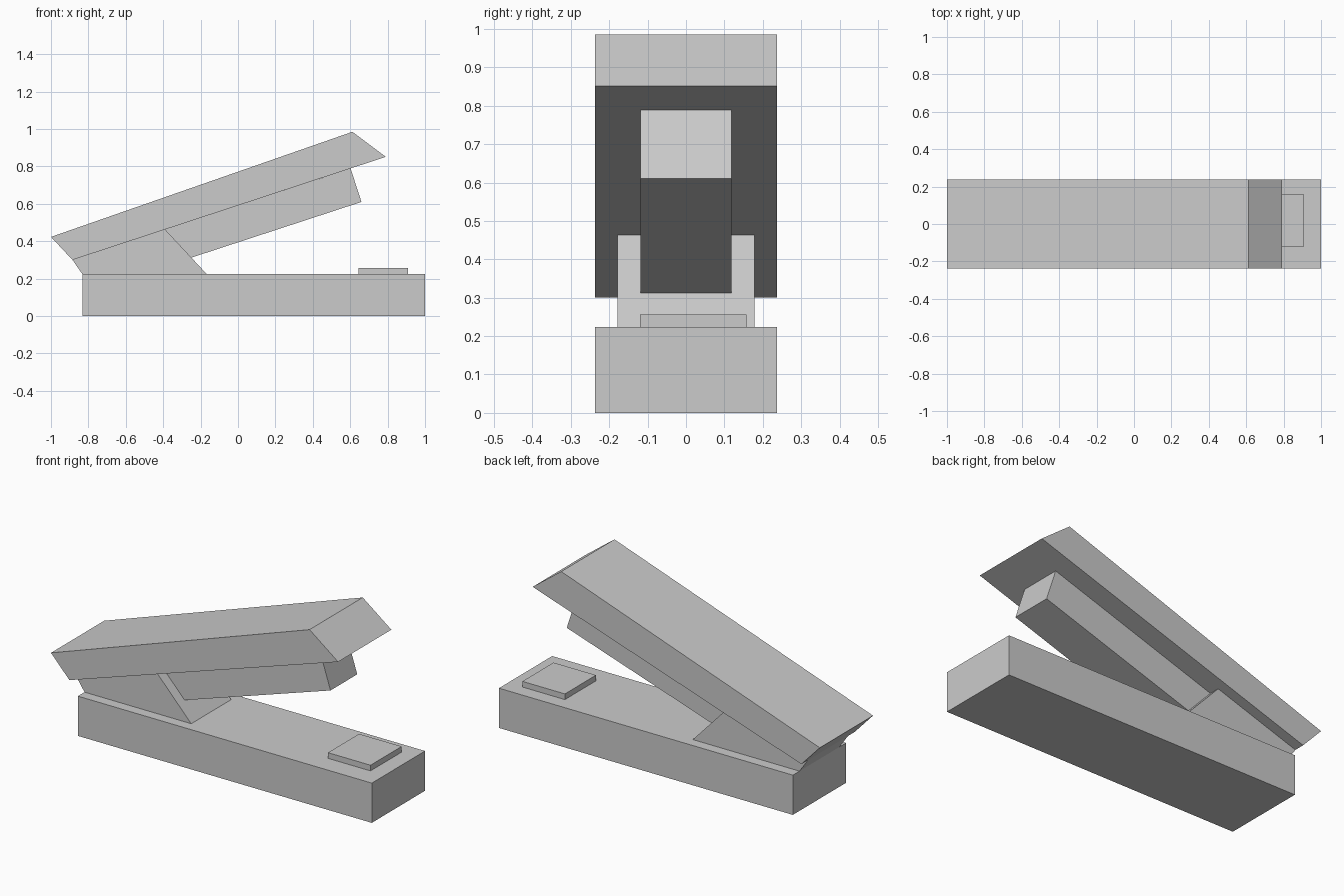
import bpy
import bmesh

cube = bpy.data.objects.get("Cube")
if cube:
    bpy.data.objects.remove(cube, do_unlink=True)

grey = bpy.data.materials.new("light_grey")
grey.use_nodes = True
colour = (0.6, 0.6, 0.6, 1)
grey.diffuse_color = colour
grey.node_tree.nodes["Principled BSDF"].inputs["Base Color"].default_value = colour


def extrude_profile(name, profile, y0, y1):
    """Extrude a side profile of (x, z) points from y0 to y1."""
    bm = bmesh.new()
    face = bm.faces.new([bm.verts.new((x, y0, z)) for x, z in profile])
    result = bmesh.ops.extrude_face_region(bm, geom=[face])
    moved = [v for v in result["geom"] if isinstance(v, bmesh.types.BMVert)]
    bmesh.ops.translate(bm, vec=(0, y1 - y0, 0), verts=moved)
    bmesh.ops.recalc_face_normals(bm, faces=bm.faces)
    mesh = bpy.data.meshes.new(name)
    bm.to_mesh(mesh)
    bm.free()
    mesh.materials.append(grey)
    obj = bpy.data.objects.new(name, mesh)
    bpy.context.collection.objects.link(obj)
    return obj


def box_profile(x0, x1, z0, z1):
    return [(x0, z0), (x1, z0), (x1, z1), (x0, z1)]


BASE_TOP = 0.224
HALF_WIDTH = 0.237

# Flat base and the small anvil plate on top of it
extrude_profile("base", box_profile(-0.832, 1, 0, BASE_TOP), -HALF_WIDTH, HALF_WIDTH)
extrude_profile("anvil_plate", box_profile(0.645, 0.91, BASE_TOP, 0.256), -0.12, 0.157)

# Wedge-shaped hinge block joining base and arm
extrude_profile("hinge_block", [(-0.832, BASE_TOP), (-0.167, BASE_TOP),
                                (-0.39, 0.463), (-0.885, 0.3)], -0.178, 0.178)

# Raised arm with slanted ends
extrude_profile("upper_arm", [(-1, 0.423), (-0.885, 0.3), (0.79, 0.851),
                              (0.612, 0.985)], -HALF_WIDTH, HALF_WIDTH)

# Magazine rail under the arm
extrude_profile("magazine", [(-0.39, 0.463), (-0.25, 0.312), (0.66, 0.61),
                             (0.602, 0.789)], -0.119, 0.119)
